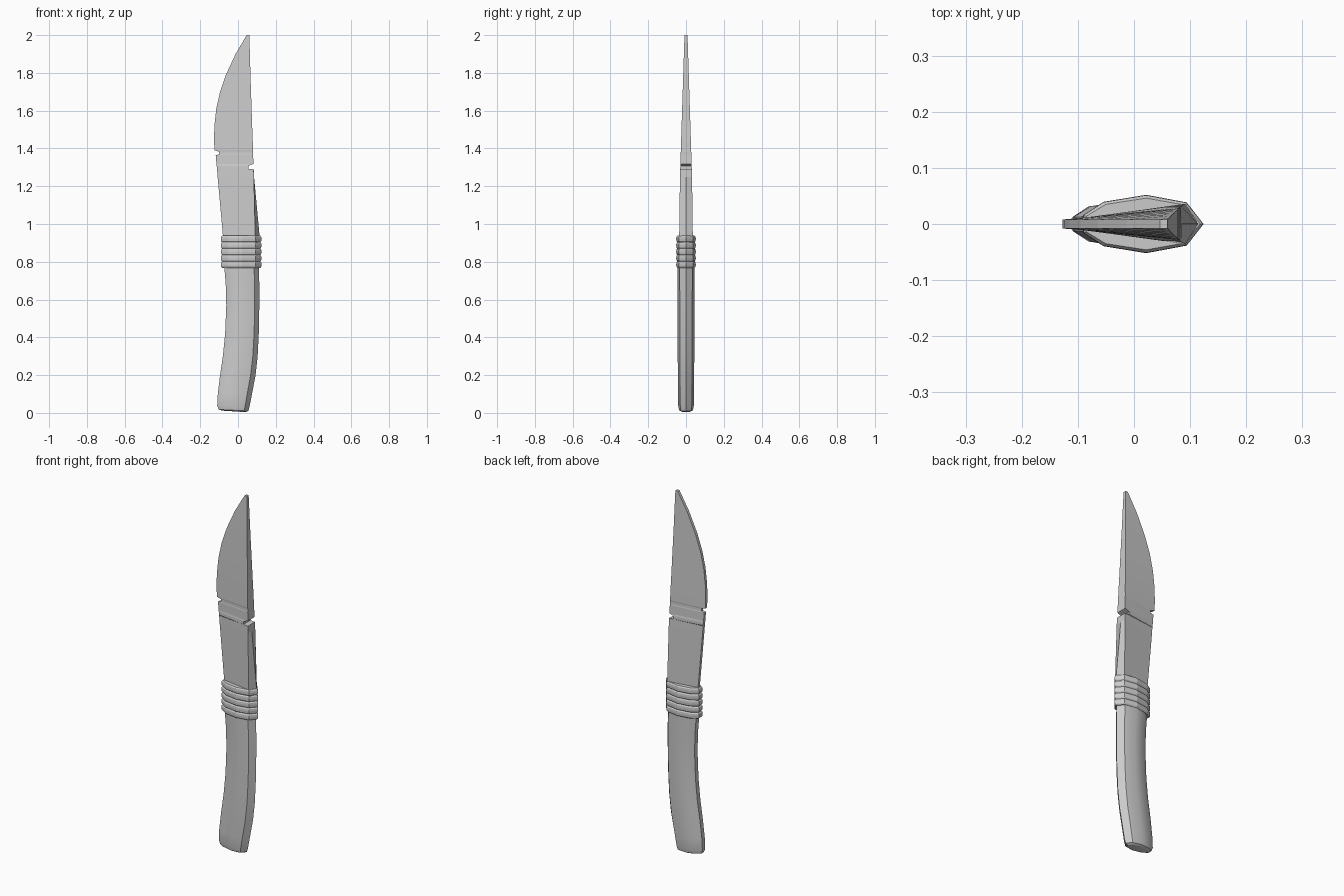
import bpy, bmesh, math

if "Cube" in bpy.data.objects:
    bpy.data.objects.remove(bpy.data.objects["Cube"])

# Eight-to-nine sided grip section: pointed on the spine side, blunt on the edge side
SECTION = [(1, 0), (.72, .74), (.05, 1), (-.66, .76), (-1, .3),
           (-1, -.3), (-.66, -.76), (.05, -1), (.72, -.74)]


def loft(name, rows, smooth=False):
    """Skin a list of equal-length point loops and cap both ends."""
    bm = bmesh.new()
    loops = [[bm.verts.new(p) for p in row] for row in rows]
    n = len(rows[0])
    for a, b in zip(loops, loops[1:]):
        for i in range(n):
            j = (i + 1) % n
            bm.faces.new((a[i], a[j], b[j], b[i]))
    bm.faces.new(loops[0][::-1])
    bm.faces.new(loops[-1])
    bmesh.ops.recalc_face_normals(bm, faces=bm.faces)
    mesh = bpy.data.meshes.new(name)
    bm.to_mesh(mesh)
    bm.free()
    obj = bpy.data.objects.new(name, mesh)
    bpy.context.collection.objects.link(obj)
    if smooth:
        bpy.ops.object.select_all(action='DESELECT')
        obj.select_set(True)
        bpy.context.view_layer.objects.active = obj
        bpy.ops.object.shade_smooth_by_angle(angle=math.radians(30))
    return obj


def grip_loop(z, left, right, half, tilt=0.0):
    c, r = (left + right) / 2, (right - left) / 2
    return [(c + u * r, v * half, z + tilt * u) for u, v in SECTION]


# Curved handle: z, left x, right x, half thickness, tilt
handle_rows = [
    (.008, -.085, .040, .026, -.004), (.014, -.102, .054, .036, -.004),
    (.035, -.110, .061, .041, -.003), (.10, -.107, .074, .042, 0),
    (.20, -.095, .093, .043, 0), (.30, -.080, .104, .044, 0),
    (.42, -.068, .110, .044, 0), (.57, -.062, .113, .044, 0),
    (.68, -.065, .113, .045, 0), (.78, -.073, .110, .046, 0),
    (.93, -.080, .112, .046, 0)]
loft("handle", [grip_loop(*r) for r in handle_rows], smooth=True)

# Five stacked binding rings
step = .034
for k in range(5):
    z = .768 + k * step
    rows = []
    for dz, s in ((0, .006), (.006, .001), (.017, 0), (.028, .001), (.034, .006)):
        rows.append(grip_loop(z + dz, -.091 + s, .124 - s, .052 - s))
    loft(f"binding_ring_{k + 1}", rows)


# Blade: thin cutting edge on the left, thick spine that widens downwards
def blade_loop(z, left, right, ridge):
    h = min(.036, .008 + .032 * (2 - z))
    return [(left, -.008, z), (right, -h, z), (right + ridge, 0, z),
            (right, h, z), (left, .008, z)]


# z, cutting edge x, spine x, ridge height (notches are rows stepped inwards)
blade_rows = [
    (.90, -.078, .092, .024), (.94, -.080, .091, .023), (1.25, -.108, .084, .001),
    (1.29, -.111, .083, 0), (1.292, -.111, .055, 0), (1.308, -.113, .055, 0),
    (1.318, -.114, .082, 0), (1.364, -.118, .080, 0), (1.369, -.100, .080, 0),
    (1.383, -.100, .080, 0), (1.39, -.124, .079, 0), (1.44, -.127, .078, 0),
    (1.52, -.125, .075, 0), (1.61, -.115, .072, 0), (1.70, -.095, .069, 0),
    (1.79, -.064, .066, 0), (1.90, -.013, .063, 0), (2.0, .046, .060, 0)]
loft("blade", [blade_loop(*r) for r in blade_rows])
